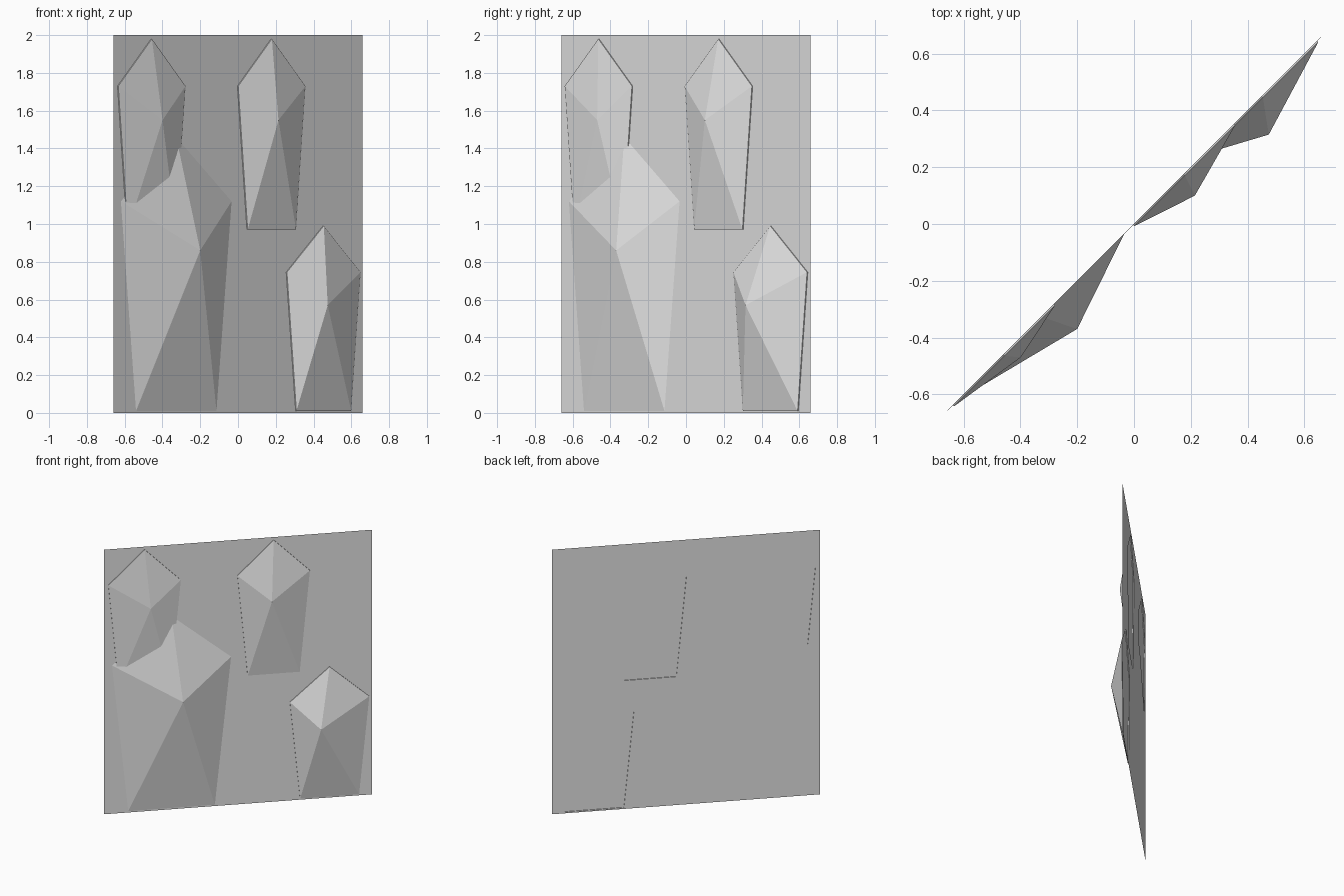
import bpy, bmesh
from mathutils import Vector

cube = bpy.data.objects.get("Cube")
if cube:
    bpy.data.objects.remove(cube, do_unlink=True)

grey = bpy.data.materials.new("plain_grey")
grey.use_nodes = True
colour = (0.8, 0.8, 0.8, 1)
grey.diffuse_color = colour
grey.node_tree.nodes["Principled BSDF"].inputs["Base Color"].default_value = colour

OUT = Vector((1, -1, 0)).normalized()   # direction the wall faces
HALF, HEIGHT, STEP = 0.66, 2.0, 0.006


def on_wall(s, z, depth=0.0):
    """Point at s along the diagonal wall, z up, depth out of it."""
    return Vector((s, s, z)) + OUT * depth


def pentagon(centre, top, shoulder, foot, half_shoulder, half_foot):
    return [(centre, top), (centre - half_shoulder, shoulder), (centre - half_foot, foot),
            (centre + half_foot, foot), (centre + half_shoulder, shoulder)]


def finish(bm, name):
    mesh = bpy.data.meshes.new(name)
    bm.to_mesh(mesh)
    bm.free()
    mesh.materials.append(grey)
    bpy.context.collection.objects.link(bpy.data.objects.new(name, mesh))


def make_crystal(name, outline, apex, step):
    """Five facets meeting at an apex, with a flat back set into the wall."""
    bm = bmesh.new()
    rim = [bm.verts.new(on_wall(s, z, step)) for s, z in outline]
    tip = bm.verts.new(on_wall(*apex))
    bm.faces.new(rim)
    if step:
        edge = [bm.verts.new(on_wall(s, z)) for s, z in outline]
    for i in range(len(rim)):
        j = (i + 1) % len(rim)
        bm.faces.new((rim[i], rim[j], tip))
        if step:
            bm.faces.new((edge[i], edge[j], rim[j], rim[i]))
    bmesh.ops.recalc_face_normals(bm, faces=bm.faces)
    finish(bm, name)


# Crystals: outline, apex (along, height, depth), step behind the base
crystals = {
    "upper_left_crystal": (pentagon(-0.46, 1.98, 1.73, 0.97, 0.178, 0.128), (-0.435, 1.55, 0.05), STEP),
    "upper_right_crystal": (pentagon(0.175, 1.98, 1.73, 0.97, 0.178, 0.128), (0.157, 1.55, 0.081), STEP),
    "large_crystal": (pentagon(-0.327, 1.46, 1.12, 0.01, 0.293, 0.213), (-0.285, 0.86, 0.12), 0),
    "lower_right_crystal": (pentagon(0.45, 0.99, 0.745, 0.01, 0.195, 0.145), (0.395, 0.57, 0.113), STEP),
}
for name, (outline, apex, step) in crystals.items():
    make_crystal(name, outline, apex, step)

# Thin wall panel with an opening behind each stepped crystal
bm = bmesh.new()
loops = [[(-HALF, 0), (HALF, 0), (HALF, HEIGHT), (-HALF, HEIGHT)]]
loops += [outline for outline, apex, step in crystals.values() if step]
for loop in loops:
    verts = [bm.verts.new(on_wall(s, z)) for s, z in loop]
    for i in range(len(verts)):
        bm.edges.new((verts[i - 1], verts[i]))
bmesh.ops.triangle_fill(bm, edges=bm.edges[:], use_beauty=True, normal=OUT)
for face in bm.faces:
    face.normal_update()
    if face.normal.dot(OUT) < 0:
        face.normal_flip()
finish(bm, "wall_panel")
